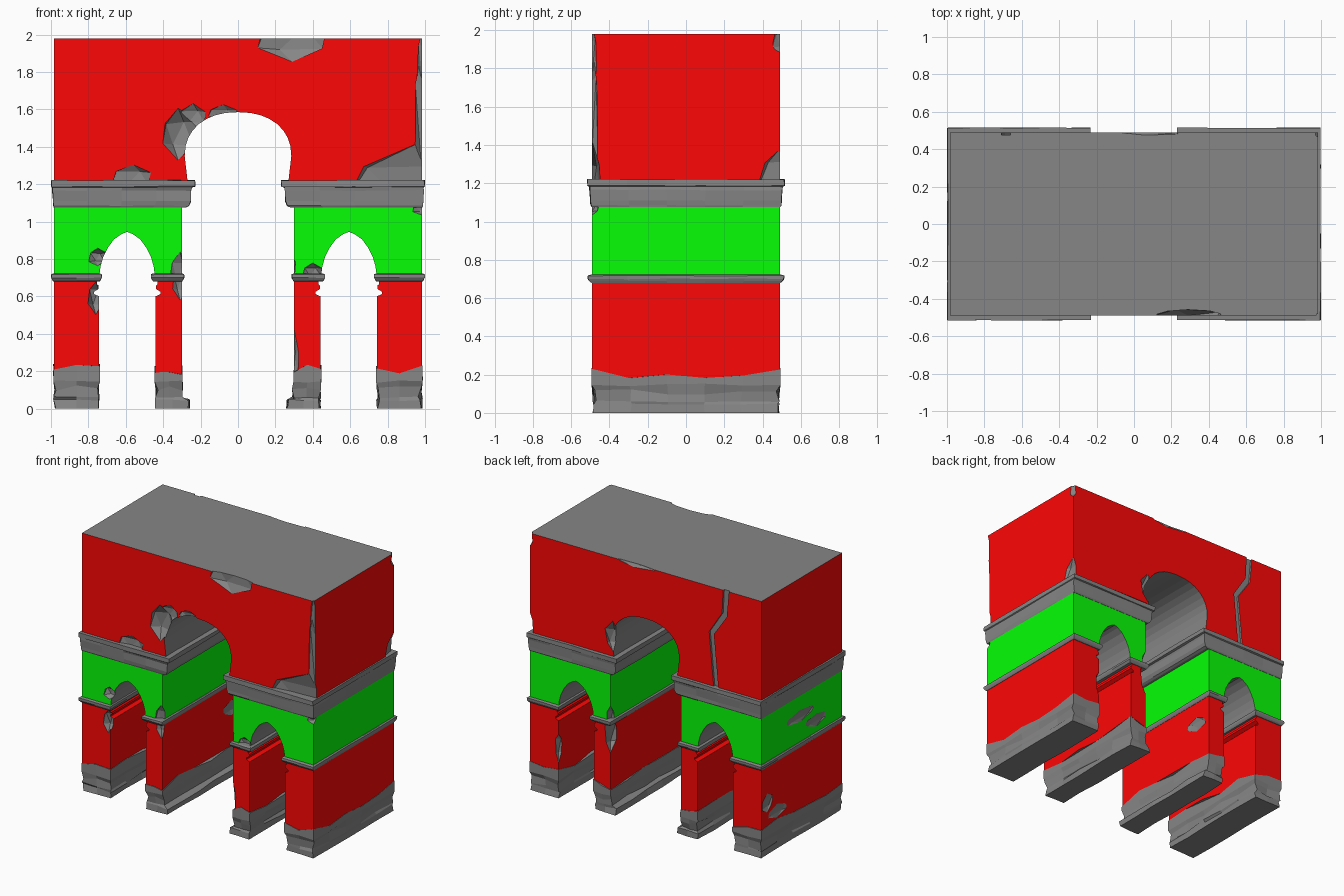
import bpy, bmesh, math, random
from mathutils import Vector

if "Cube" in bpy.data.objects:
    bpy.data.objects.remove(bpy.data.objects["Cube"])
random.seed(7)
Y = 0.49    # half depth of the walls
W = 0.985   # half width of the walls


def paint(name, rgb):
    m = bpy.data.materials.new(name)
    m.diffuse_color = (*rgb, 1)
    m.use_nodes = True
    m.node_tree.nodes["Principled BSDF"].inputs["Base Color"].default_value = m.diffuse_color
    return m


STONE = paint("dark_stone", (0.24, 0.24, 0.24))
RED = paint("red_wall", (1.0, 0.002, 0.002))
GREEN = paint("green_wall", (0.002, 1.0, 0.002))


def finish(bm, name, mat=None, is_wall=None):
    """Slot 0 is bare stone, slot 1 holds the wall colour."""
    bmesh.ops.recalc_face_normals(bm, faces=bm.faces)
    if is_wall:
        for f in bm.faces:
            f.normal_update()
            f.material_index = 1 if is_wall(f.normal) else 0
    me = bpy.data.meshes.new(name)
    bm.to_mesh(me)
    bm.free()
    me.materials.append(STONE)
    if mat:
        me.materials.append(mat)
    ob = bpy.data.objects.new(name, me)
    bpy.context.collection.objects.link(ob)
    return ob


def extrude(name, pts, y0, y1, **kw):
    """Extrude an x-z outline along y."""
    bm = bmesh.new()
    a = [bm.verts.new((x, y0, z)) for x, z in pts]
    b = [bm.verts.new((x, y1, z)) for x, z in pts]
    bm.faces.new(a)
    bm.faces.new(b[::-1])
    for i in range(len(a)):
        j = (i + 1) % len(a)
        bm.faces.new((a[i], b[i], b[j], a[j]))
    return finish(bm, name, **kw)


def stack(name, sx, rings, nx=1, ny=1, **kw):
    """Loft rectangles (x0, x1, half_y, z, jitter_xy, jitter_z)."""
    bm = bmesh.new()
    loops = []
    for x0, x1, y, z, jxy, jz in rings:
        p = [(x0 + (x1 - x0) * i / nx, -y) for i in range(nx)]
        p += [(x1, -y + 2 * y * i / ny) for i in range(ny)]
        p += [(x1 + (x0 - x1) * i / nx, y) for i in range(nx)]
        p += [(x0, y - 2 * y * i / ny) for i in range(ny)]
        cx = (x0 + x1) / 2
        loop = []
        for px, py in p:   # wear only ever moves the surface inward
            px += (cx - px) / abs(cx - x0) * random.uniform(0, jxy)
            py -= py / y * random.uniform(0, jxy)
            loop.append(bm.verts.new((sx * px, py, z + random.uniform(-jz, jz))))
        loops.append(loop)
    for a, b in zip(loops, loops[1:]):
        for i in range(len(a)):
            j = (i + 1) % len(a)
            bm.faces.new((a[i], a[j], b[j], b[i]))
    bm.faces.new(loops[0])
    bm.faces.new(loops[-1])
    return finish(bm, name, **kw)


def chip(c, h):
    """Rough lump used to break pieces off."""
    bm = bmesh.new()
    bmesh.ops.create_icosphere(bm, subdivisions=1, radius=1)
    for v in bm.verts:
        k = random.uniform(0.8, 1.1)
        v.co = Vector(v.co[i] * h[i] * k + c[i] for i in range(3))
    return finish(bm, "chip_cutter")


def carve(ob, cutters):
    for c in cutters:
        c.hide_render = True
        m = ob.modifiers.new("chip", 'BOOLEAN')
        m.operation, m.solver, m.object = 'DIFFERENCE', 'EXACT', c
    dg = bpy.context.evaluated_depsgraph_get()
    me = bpy.data.meshes.new_from_object(ob.evaluated_get(dg))
    ob.modifiers.clear()
    ob.data = me
    for c in cutters:
        bpy.data.objects.remove(c)


def upright(n):
    return abs(n.z) < 0.95


def flat_wall(n):
    return max(abs(n.x), abs(n.y)) > 0.999


# Upper block with the great arch
arch = [(0.27, 1.22)]
for i in range(17):
    t = math.pi * i / 16
    c = math.cos(t)
    arch.append((0.285 * math.copysign(abs(c) ** 0.9, c),
                 1.35 + 0.235 * max(math.sin(t), 0) ** 0.9))
arch.append((-0.27, 1.22))
upper = extrude("upper_block", [(-W, 1.22), (-W, 1.98), (W, 1.98), (W, 1.22)] + arch,
                -Y, Y, mat=RED, is_wall=flat_wall)
crack = extrude("crack_cutter", [(-0.71, 2), (-0.69, 1.78), (-0.58, 1.62), (-0.62, 1.2),
                                 (-0.58, 1.2), (-0.54, 1.63), (-0.65, 1.8), (-0.66, 2)], 0.475, 0.6)
carve(upper, [crack] + [chip(c, h) for c, h in [
    ((0.29, -Y, 1.98), (0.25, 0.04, 0.14)),     # top edge, front
    ((0.99, -Y, 1.55), (0.055, 0.035, 0.42)),   # right front corner
    ((0.99, -Y, 1.86), (0.035, 0.03, 0.2)),
    ((0.97, -Y, 1.21), (0.44, 0.05, 0.20)),
    ((-0.32, -Y, 1.47), (0.11, 0.07, 0.14)),    # beside the arch
    ((-0.24, -Y, 1.56), (0.09, 0.03, 0.07)),
    ((-0.08, -Y, 1.58), (0.10, 0.03, 0.045)),
    ((-0.56, -Y, 1.23), (0.12, 0.03, 0.08)),
    ((0.99, Y, 1.25), (0.04, 0.12, 0.14)),      # right back corner
    ((0.99, Y, 1.95), (0.03, 0.04, 0.08)),
    ((0.10, Y, 1.99), (0.2, 0.02, 0.04)),
    ((0.28, Y, 1.36), (0.07, 0.06, 0.12)),
]])

chips_green = {-1: [((-0.75, -Y, 0.81), (0.05, 0.05, 0.05)), ((-0.31, -Y, 0.73), (0.06, 0.04, 0.12)),
                    ((-W, 0.02, 0.92), (0.012, 0.2, 0.05)), ((-W, -0.18, 0.82), (0.012, 0.16, 0.05))],
               1: [((0.40, -Y, 0.73), (0.06, 0.04, 0.05)), ((W, -Y, 1.07), (0.06, 0.04, 0.04)),
                   ((0.29, -Y, 0.76), (0.02, 0.05, 0.06)), ((0.3, Y, 0.73), (0.04, 0.06, 0.12))]}
chips_inner = {-1: [((-0.31, -Y, 0.68), (0.05, 0.03, 0.10)), ((-0.30, 0.35, 0.5), (0.015, 0.12, 0.06))],
               1: [((0.30, -Y, 0.22), (0.03, 0.03, 0.2)), ((0.3, Y, 0.6), (0.05, 0.1, 0.14))]}
chips_outer = {-1: [((-0.76, -Y, 0.6), (0.05, 0.05, 0.09)), ((-W, 0.3, 0.3), (0.012, 0.14, 0.05)),
                    ((-W, 0.42, 0.4), (0.02, 0.08, 0.08))],
               1: [((0.74, Y, 0.4), (0.03, 0.05, 0.12))]}

for sx, side in ((-1, "left"), (1, "right")):
    # Main cornice
    stack(side + "_cornice", sx, [
        (0.28, 0.985, 0.492, 1.075, 0, 0), (0.26, 0.99, 0.5, 1.085, 0.005, 0.002),
        (0.25, 0.992, 0.502, 1.11, 0.005, 0.002), (0.25, 0.995, 0.506, 1.165, 0.006, 0.003),
        (0.245, 0.995, 0.508, 1.183, 0.006, 0.002), (0.228, 1.0, 0.517, 1.187, 0.006, 0.002),
        (0.228, 1.0, 0.517, 1.22, 0.006, 0.003)], nx=4, ny=5)

    # Green storey with a small pointed arch
    half = [(0.148, 0.715), (0.142, 0.76), (0.128, 0.81), (0.103, 0.86),
            (0.07, 0.905), (0.03, 0.933)]
    small = [(0.593 + x, z) for x, z in half] + [(0.593, 0.945)]
    small += [(0.593 - x, z) for x, z in half[::-1]]
    g = extrude(side + "_arch_storey", [(sx * x, z) for x, z in
                [(0.3, 0.715), (0.3, 1.08), (W, 1.08), (W, 0.715)] + small],
                -Y, Y, mat=GREEN, is_wall=flat_wall)
    carve(g, [chip(c, h) for c, h in chips_green[sx]])

    # Piers; the passage faces carry a groove and bead below the moulding
    groove = [(0, 0.16), (0, 0.6), (0.027, 0.612), (0.027, 0.625), (0.003, 0.64),
              (0.003, 0.658), (0.012, 0.665), (0.012, 0.685)]
    p = stack(side + "_inner_pier", sx, [(0.3, 0.442 - d, Y, z, 0, 0) for d, z in groove],
              mat=RED, is_wall=upright)
    carve(p, [chip(c, h) for c, h in chips_inner[sx]])
    p = stack(side + "_outer_pier", sx, [(0.742 + d, W, Y, z, 0, 0) for d, z in groove],
              mat=RED, is_wall=upright)
    carve(p, [chip(c, h) for c, h in chips_outer[sx]])

    # Small mouldings at the spring of the little arches
    for part, x0, x1 in (("inner", 0.286, 0.466), ("outer", 0.727, 1.0)):
        stack(f"{side}_{part}_moulding", sx, [
            (x0 + 0.012, x1 - 0.012, 0.495, 0.68, 0, 0), (x0 + 0.006, x1 - 0.006, 0.505, 0.688, 0.003, 0),
            (x0, x1, 0.514, 0.7, 0.004, 0.002), (x0, x1, 0.514, 0.717, 0.004, 0.002),
            (x0 + 0.01, x1 - 0.01, 0.497, 0.722, 0, 0)], nx=2, ny=5)

    # Weathered stone feet
    for part, x0, x1, toe in (("inner", 0.296, 0.446, 0.04), ("outer", 0.738, 0.988, 0.0)):
        stack(f"{side}_{part}_foot", sx, [
            (x0 - toe, x1, Y, 0, 0.015, 0), (x0 - toe, x1, Y, 0.045, 0.02, 0.006),
            (x0 - toe * 0.2, x1, Y, 0.06, 0.025, 0.006), (x0 - toe * 0.2, x1, Y, 0.11, 0.02, 0.015),
            (x0, x1, Y + 0.004, 0.145, 0.001, 0.008),
            (x0, x1, Y + 0.004, 0.21, 0.001, 0.03)], nx=2, ny=5)
